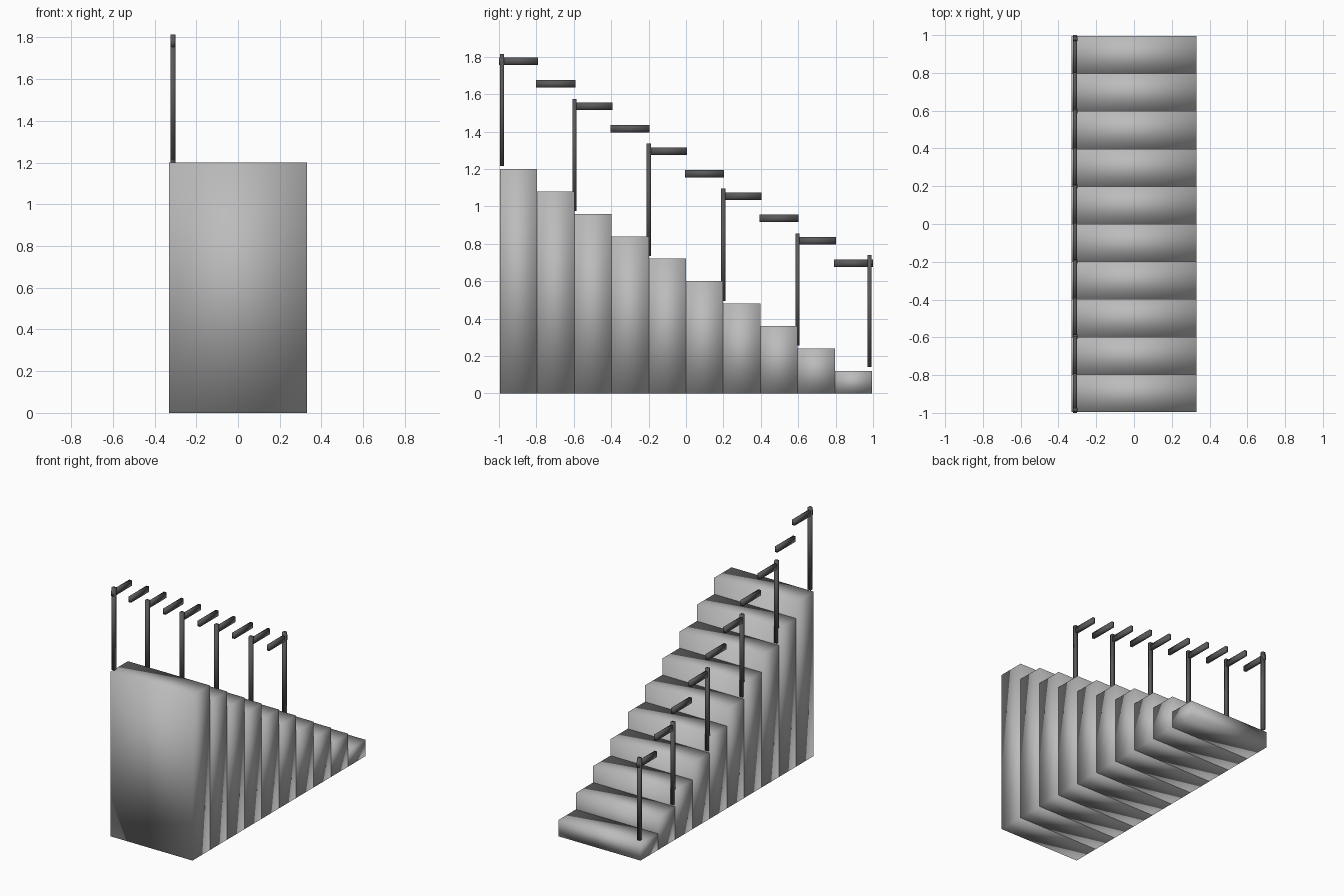
import bpy
import bmesh
from mathutils import Matrix, Vector

STEPS = 10
DEPTH = 0.199
RISE = 0.12
WIDTH = 0.66
BACK = STEPS * DEPTH / 2
RAIL_X = -0.312

cube = bpy.data.objects.get("Cube")
if cube:
    bpy.data.objects.remove(cube, do_unlink=True)


def make_material(name, value):
    mat = bpy.data.materials.new(name)
    mat.use_nodes = True
    color = (value, value, value, 1)
    mat.diffuse_color = color
    mat.node_tree.nodes["Principled BSDF"].inputs["Base Color"].default_value = color
    return mat


def add_box(name, center, size, mat):
    """Box with soft, shared corner normals."""
    bm = bmesh.new()
    matrix = Matrix.Translation(center) @ Matrix.Diagonal(Vector(size)).to_4x4()
    bmesh.ops.create_cube(bm, size=1, matrix=matrix)
    for face in bm.faces:
        face.smooth = True
    mesh = bpy.data.meshes.new(name)
    bm.to_mesh(mesh)
    bm.free()
    mesh.materials.append(mat)
    obj = bpy.data.objects.new(name, mesh)
    bpy.context.collection.objects.link(obj)
    return obj


stone = make_material("step_grey", 0.5)
metal = make_material("rail_dark_grey", 0.1)

# Full-height steps, tallest at the front, each with a short handrail above
for i in range(STEPS):
    y = -BACK + (i + 0.5) * DEPTH
    top = RISE * (STEPS - i)
    add_box(f"step_{i + 1}", (0, y, top / 2), (WIDTH, DEPTH, top), stone)
    add_box(f"handrail_{i + 1}", (RAIL_X, y, top + 0.575), (0.02, 0.209, 0.04), metal)

# Posts on every second step, plus one at the low end
posts = [(-0.984, 1.215)]
posts += [(-BACK + i * DEPTH, RISE * (STEPS - i) + 0.015) for i in range(2, STEPS, 2)]
posts.append((0.981, 0.14))
for i, (y, bottom) in enumerate(posts):
    add_box(f"rail_post_{i + 1}", (RAIL_X, y, bottom + 0.3), (0.024, 0.022, 0.6), metal)
